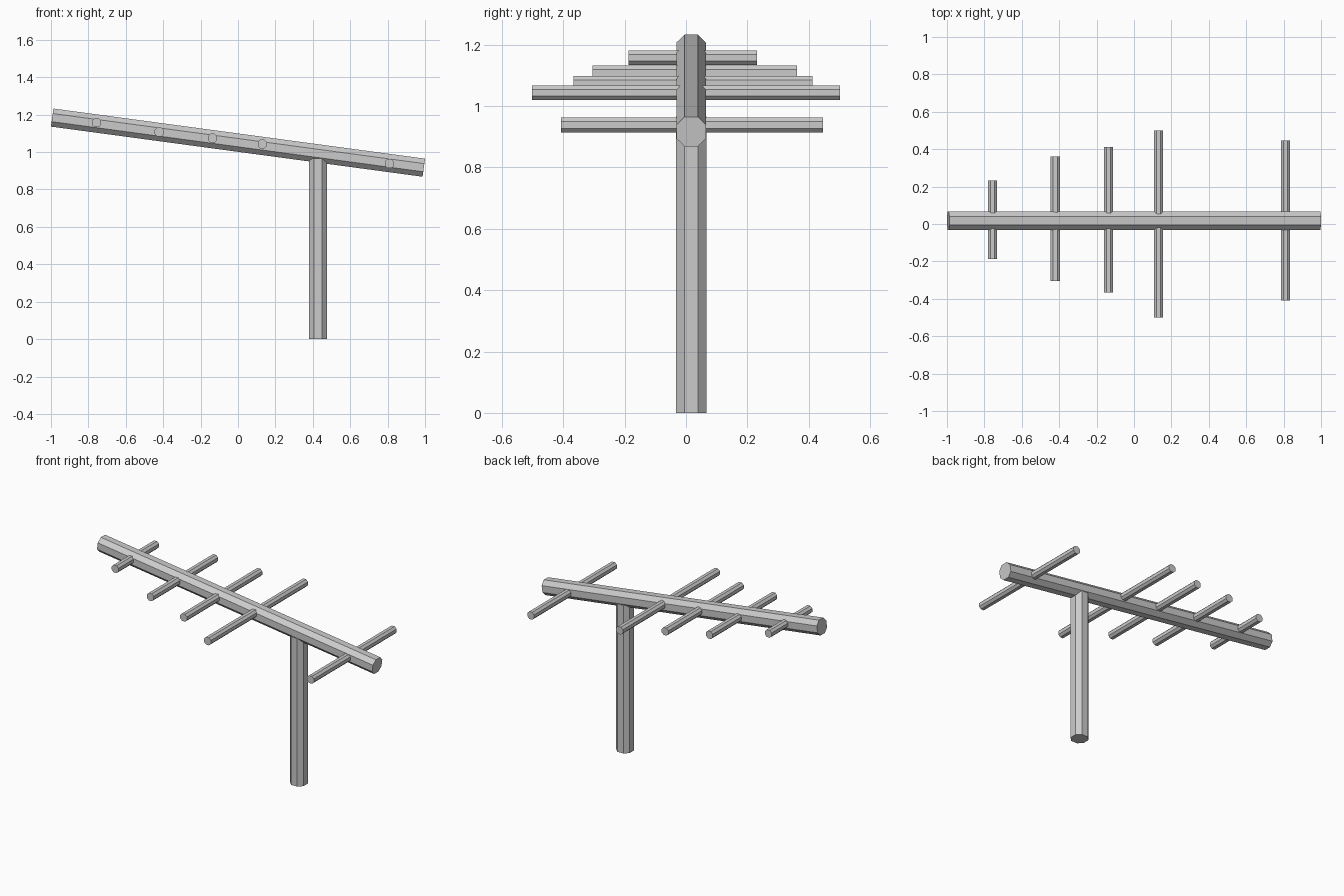
import bpy, bmesh
from mathutils import Vector

if "Cube" in bpy.data.objects:
    bpy.data.objects.remove(bpy.data.objects["Cube"])


def octagon_bar(name, start, end, half, up):
    """Flat-sided eight-sided bar from start to end, with one flat facing 'up'."""
    start, end = Vector(start), Vector(end)
    axis = (end - start).normalized()
    side = axis.cross(Vector(up)).normalized()
    top = side.cross(axis)
    k = half * 0.45
    profile = [(half, k), (k, half), (-k, half), (-half, k),
               (-half, -k), (-k, -half), (k, -half), (half, -k)]
    bm = bmesh.new()
    rings = [[bm.verts.new(p + side * a + top * b) for a, b in profile]
             for p in (start, end)]
    for i in range(8):
        j = (i + 1) % 8
        bm.faces.new((rings[0][i], rings[0][j], rings[1][j], rings[1][i]))
    for ring in rings:
        bm.faces.new(ring)
    bmesh.ops.recalc_face_normals(bm, faces=bm.faces)
    mesh = bpy.data.meshes.new(name)
    bm.to_mesh(mesh)
    bm.free()
    obj = bpy.data.objects.new(name, mesh)
    bpy.context.collection.objects.link(obj)
    return obj


Y = 0.017  # shared centre line of mast and boom

# Upright mast, its top buried in the boom
octagon_bar("mast", (0.428, Y, 0), (0.428, Y, 0.966), 0.049, (0, 1, 0))

# Sloping boom
octagon_bar("boom", (-0.9935, Y, 1.1845), (0.9935, Y, 0.9165), 0.0487, (0, 0, 1))

# Cross rods: x, z, front end, back end
rods = [(-0.757, 1.157, -0.187, 0.232),
        (-0.421, 1.108, -0.304, 0.361),
        (-0.137, 1.074, -0.366, 0.412),
        (0.130, 1.043, -0.501, 0.501),
        (0.809, 0.938, -0.408, 0.446)]
for n, (x, z, front, back) in enumerate(rods, 1):
    octagon_bar(f"cross_rod_{n}", (x, front, z), (x, back, z), 0.0242, (0, 0, 1))
